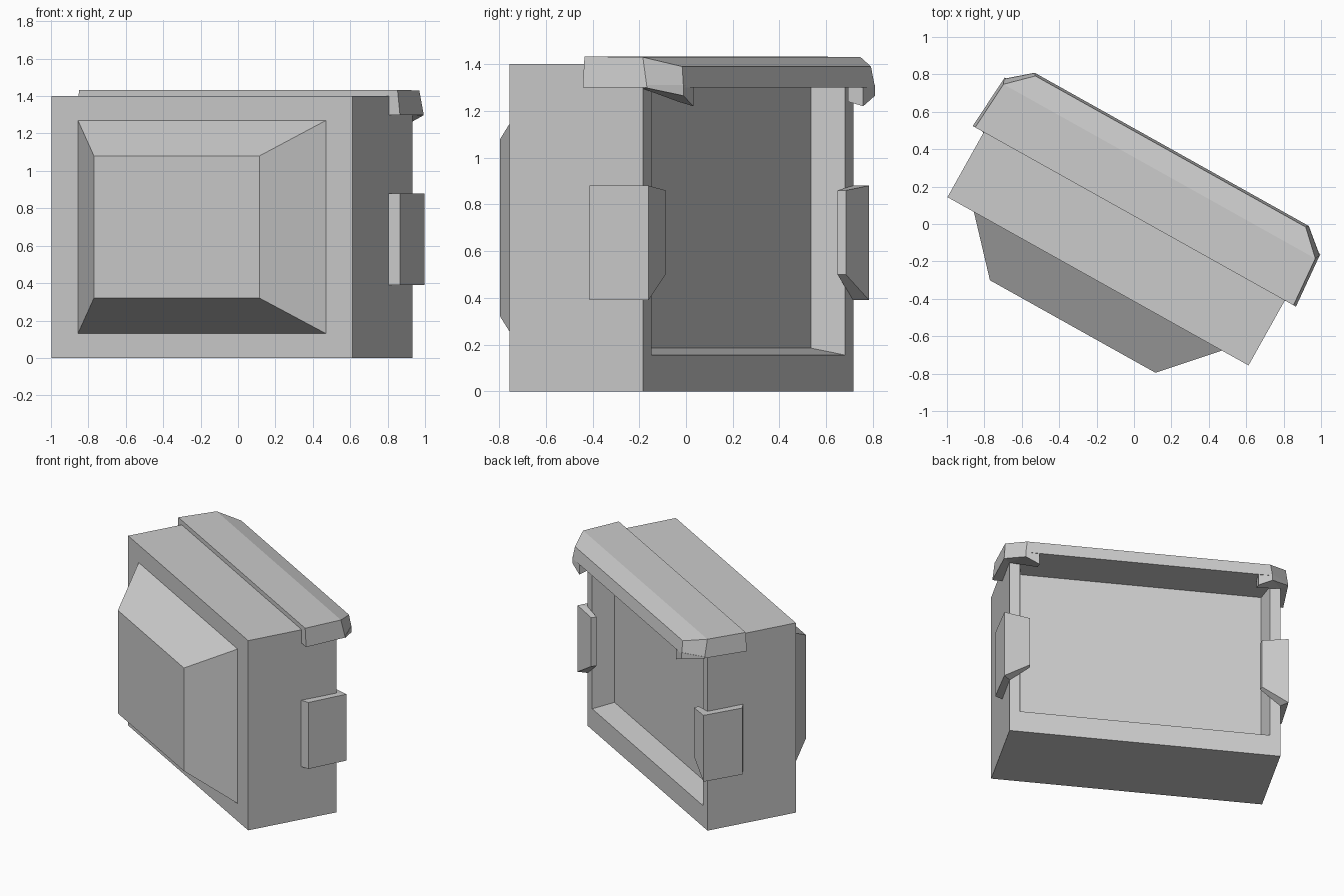
import bpy, bmesh, math
from mathutils import Vector

if "Cube" in bpy.data.objects:
    bpy.data.objects.remove(bpy.data.objects["Cube"])

ANGLE = math.radians(-29.2)
CENTRE = (-0.0325, -0.02, 0)


def loft(name, rings, caps=None, mirror=False):
    """Skin matching rings of points; caps lists the end faces by ring index."""
    bm = bmesh.new()
    vs = [[bm.verts.new(Vector(p)) for p in r] for r in rings]
    n = len(rings[0])
    for a, b in zip(vs, vs[1:]):
        for i in range(n):
            j = (i + 1) % n
            bm.faces.new((a[i], a[j], b[j], b[i]))
    for ring in (vs[0], vs[-1]):
        for cap in caps or [range(n)]:
            bm.faces.new([ring[i] for i in cap])
    bmesh.ops.recalc_face_normals(bm, faces=bm.faces)
    me = bpy.data.meshes.new(name)
    bm.to_mesh(me)
    bm.free()
    ob = bpy.data.objects.new(name, me)
    ob.location = CENTRE
    ob.rotation_euler.z = ANGLE
    bpy.context.collection.objects.link(ob)
    if mirror:
        ob.modifiers.new("mirror", 'MIRROR')
    return ob


def rect(half_w, depth, z0, z1):
    return [(-half_w, depth, z0), (half_w, depth, z0), (half_w, depth, z1), (-half_w, depth, z1)]


def columns(pts):
    """Bottom and top rings from (x, y, z_bottom, z_top) points."""
    return [[(x, y, a) for x, y, a, b in pts], [(x, y, b) for x, y, a, b in pts]]


# Case with a shallow recess in its back
loft("case", [rect(.922, -.328, 0, 1.4), rect(.922, .328, 0, 1.4),
              rect(.85, .328, .155, 1.3), rect(.82, .177, .185, 1.3)])

# Tapered bulge on the front
loft("front_bulge", [rect(.76, -.32, .13, 1.27), rect(.76, -.328, .13, 1.27),
                     rect(.507, -.605, .32, 1.08)])

# Lid rim over the back half of the top, sloping at the rear
def lid_ring(pts):
    return pts + [(-x, y, z) for x, y, z in reversed(pts)]

loft("lid", [lid_ring([(.99, .07, 1.3), (.967, .372, 1.3), (.84, .48, 1.3)]),
             lid_ring([(.975, .07, 1.433), (.955, .345, 1.43), (.828, .467, 1.39)])],
     caps=[(0, 1, 4, 5), (1, 2, 3, 4)])

# Lid corner hooks
loft("lid_hooks", columns([(.967, .372, 1.298, 1.31), (.84, .48, 1.265, 1.31),
                           (.745, .475, 1.22, 1.31), (.745, .40, 1.24, 1.31),
                           (.922, .328, 1.295, 1.31)]),
     caps=[(0, 1, 4), (1, 2, 3, 4)], mirror=True)

# Side clips wrapping round the back edges
loft("side_clips", columns([(.92, .064, .39, .88), (.975, .095, .39, .88),
                            (.967, .38, .39, .88), (.79, .365, .5, .86),
                            (.785, .327, .5, .86), (.92, .327, .39, .88)]),
     caps=[(0, 1, 2, 5), (2, 3, 4, 5)], mirror=True)
